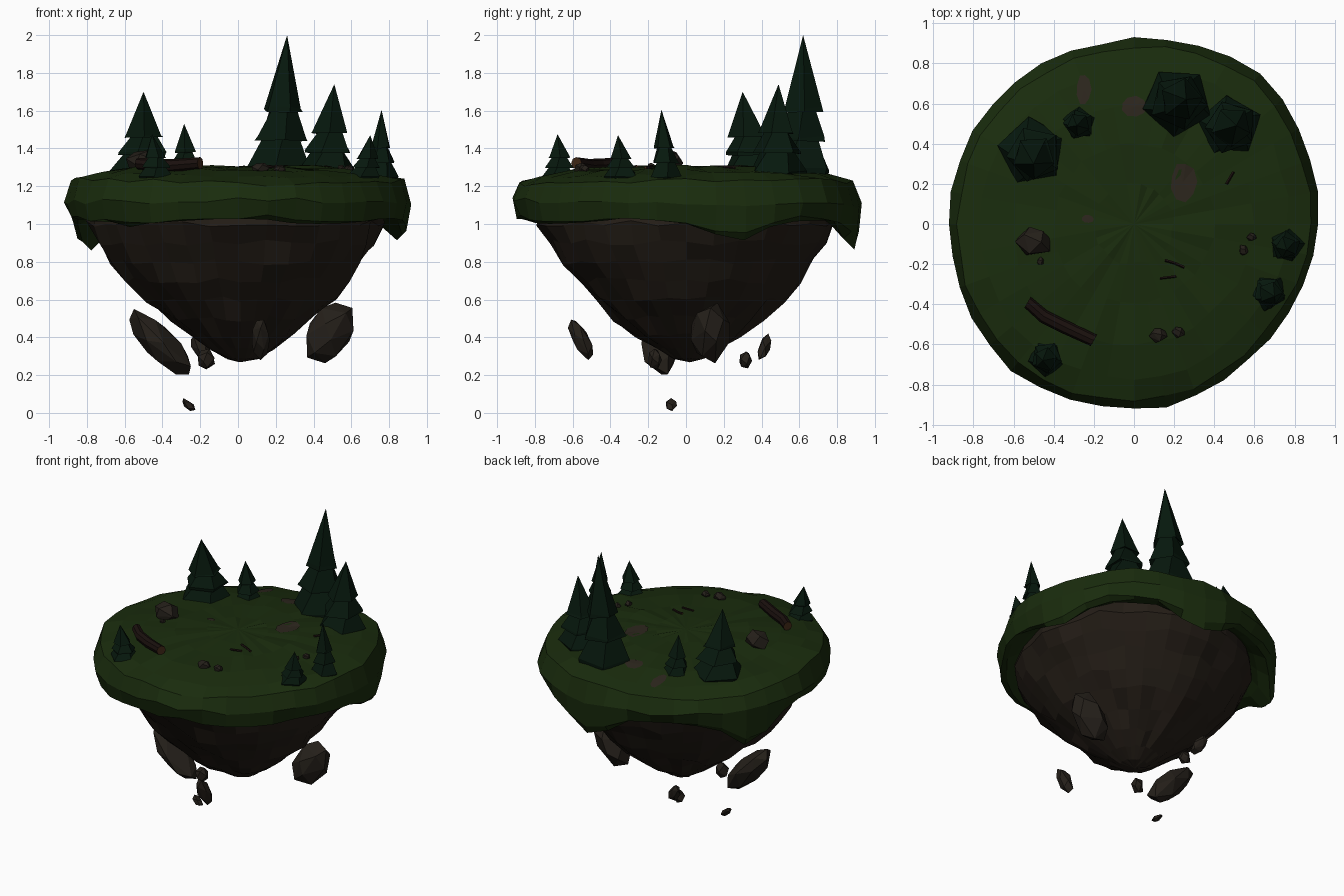
import bpy, bmesh, math, random
from mathutils import Vector, Euler
from mathutils.bvhtree import BVHTree

if "Cube" in bpy.data.objects:
    bpy.data.objects.remove(bpy.data.objects["Cube"])

random.seed(7)
TAU = math.tau


def mat(name, c):
    m = bpy.data.materials.new(name)
    m.diffuse_color = (*c, 1)
    m.use_nodes = True
    m.node_tree.nodes["Principled BSDF"].inputs["Base Color"].default_value = m.diffuse_color
    return m


GRASS = mat("grass", (0.010, 0.025, 0.004))
PINE = mat("pine", (0.002, 0.009, 0.004))
ROCK = mat("rock", (0.017, 0.012, 0.008))
STONE = mat("stone", (0.018, 0.014, 0.010))
BARK = mat("bark", (0.010, 0.005, 0.004))
CUT = mat("cut_wood", (0.05, 0.02, 0.008))
DIRT = mat("dirt", (0.025, 0.019, 0.012))


def finish(name, bm, *mats):
    bmesh.ops.recalc_face_normals(bm, faces=bm.faces)
    me = bpy.data.meshes.new(name)
    bm.to_mesh(me)
    bm.free()
    for m in mats:
        me.materials.append(m)
    ob = bpy.data.objects.new(name, me)
    bpy.context.collection.objects.link(ob)
    return ob


def loft(rings, tip_a=None, tip_b=None):
    """Skin rings of points; each end becomes a fan to a tip, or an n-gon."""
    bm = bmesh.new()
    vs = [[bm.verts.new(p) for p in r] for r in rings]
    n = len(vs[0])
    for a, b in zip(vs, vs[1:]):
        for i in range(n):
            j = (i + 1) % n
            bm.faces.new((a[i], a[j], b[j], b[i]))
    for ring, tip in ((vs[0], tip_a), (vs[-1], tip_b)):
        if tip is None:
            bm.faces.new(ring)
        else:
            t = bm.verts.new(tip)
            for i in range(n):
                bm.faces.new((ring[i], ring[(i + 1) % n], t))
    return bm


def bumps(a, table):
    """Sum of bell curves (centre degrees, width, height) at angle a in degrees."""
    return sum(h * math.exp(-(((a - c + 180) % 360 - 180) / w) ** 2) for c, w, h in table)


HANG = ((17, 13, 0.115), (80, 14, 0.175), (153, 12, 0.185), (-55, 14, 0.04), (-130, 16, 0.035))
OUTLINE = ((47, 26, 0.06), (-42, 26, -0.04), (-133, 28, 0.03), (108, 12, -0.015))

# Turf cap: domed top, rounded rim, hanging lip, hollow underside
N = 36
rings = []
for r, z, jz, hang in ((0.2, 1.303, .008, 0), (0.4, 1.30, .010, 0), (0.6, 1.285, .012, 0),
                       (0.77, 1.257, .012, 0), (0.88, 1.222, .012, 0), (0.922, 1.12, .02, 0.1),
                       (0.89, 1.035, .015, 0.75), (0.855, 1.028, .012, 1), (0.79, 1.05, .01, 0.5),
                       (0.70, 1.10, 0, 0)):
    ring = []
    for i in range(N):
        a = TAU * i / N
        deg = math.degrees(a)
        d = hang * bumps(deg, HANG)
        rr = r * (1 + bumps(deg, OUTLINE) * min(1, r)) + random.uniform(-.010, .010) + 0.2 * d
        zz = z + random.uniform(-jz, jz) - d
        if z > 1.2:
            zz += 0.015 * math.sin(2 * a + 0.6) * r
        ring.append((rr * math.cos(a), rr * math.sin(a), zz))
    rings.append(ring)
bm = loft(rings, (0, 0, 1.305), (0, 0, 1.12))
terrain = BVHTree.FromBMesh(bm)
finish("grass_cap", bm, GRASS)


def ground(x, y):
    hit = terrain.ray_cast(Vector((x, y, 3)), Vector((0, 0, -1)))[0]
    return hit.z if hit else 1.2


# Rock underside: jagged bowl tapering to a blunt point
rings = []
M = 32
for r, z in ((0.76, 1.10), (0.775, 1.0), (0.725, 0.90), (0.66, 0.80), (0.585, 0.70), (0.495, 0.60),
             (0.385, 0.50), (0.278, 0.41), (0.17, 0.34), (0.085, 0.288)):
    ring = []
    for i in range(M):
        a = TAU * i / M
        rr = r * (1 + 0.02 * math.sin(3 * a + 5 * z)) + random.uniform(-.02, .02) * min(1, r * 3)
        ring.append((rr * math.cos(a) + 0.03 * (1.0 - z), rr * math.sin(a) + 0.02 * (1 - z),
                     z + random.uniform(-.018, .018) * min(1, r * 3)))
    rings.append(ring)
finish("rock_underside", loft(rings, (0, 0, 1.11), (0.01, 0.02, 0.268)), ROCK)


# Boulders: convex hulls of jittered points, size = full width, depth, height
def boulder(name, loc, size, rot=(0, 0, 0), n=16, m=STONE):
    bm = bmesh.new()
    e = Euler([math.radians(d) for d in rot])
    for k in range(n):
        z = 1 - 2 * (k + 0.5) / n
        a = 2.4 * k + random.uniform(-.3, .3)
        p = Vector((math.sqrt(1 - z * z) * math.cos(a), math.sqrt(1 - z * z) * math.sin(a), z))
        p = Vector(c * s * 0.54 for c, s in zip(p, size))
        p.rotate(e)
        bm.verts.new(p + Vector(loc))
    res = bmesh.ops.convex_hull(bm, input=bm.verts)
    bmesh.ops.delete(bm, geom=[v for v in res["geom_interior"] if isinstance(v, bmesh.types.BMVert)],
                     context='VERTS')
    bmesh.ops.dissolve_limit(bm, angle_limit=0.15, verts=bm.verts, edges=bm.edges)
    finish(name, bm, m)


boulder("floating_slab", (-0.413, -0.13, 0.37), (0.155, 0.20, 0.44), (0, -44, 0), 20)
boulder("floating_boulder", (0.485, 0.13, 0.425), (0.22, 0.20, 0.34), (0, 30, 0), 18)
boulder("floating_shard_front", (0.12, -0.555, 0.39), (0.09, 0.09, 0.23), (27, 0, 0), 16)
boulder("floating_shard_back", (-0.20, 0.415, 0.345), (0.08, 0.06, 0.16), (-15, -30, 0), 14)
boulder("floating_chip_back", (-0.165, 0.315, 0.28), (0.09, 0.065, 0.09), n=12)
boulder("floating_chip_side", (-0.17, -0.165, 0.285), (0.09, 0.07, 0.11), n=12)
boulder("floating_pebble", (-0.262, -0.08, 0.042), (0.042, 0.06, 0.09), (0, -48, 0), 12)

# Stones resting on the turf
for i, (x, y, w, d, h, t) in enumerate(((-.50, -.09, .18, .14, .13, -12), (-.465, -.185, .035, .04, .03, 0),
                                        (.12, -.555, .09, .07, .06, 10), (.22, -.54, .065, .055, .045, 0),
                                        (.585, -.065, .05, .04, .04, 0), (.545, -.13, .045, .055, .04, 20))):
    boulder(f"turf_stone_{i + 1}", (x, y, ground(x, y) + h * 0.2), (w, d, h), (0, 0, t), 12)


# Pines: three stacked skirts in one leaning lathe
def pine(name, x, y, r, top, tx, ty, sides=5):
    z0 = ground(x, y) - 0.02
    h = top - z0
    turn = random.uniform(0, TAU)
    rings = []
    for f, k in ((0, 1.0), (0.03, 1.02), (0.28, 0.54), (0.23, 0.83), (0.26, 0.80), (0.50, 0.36),
                 (0.45, 0.63), (0.475, 0.60)):
        cx, cy = x + (tx - x) * f, y + (ty - y) * f
        ring = []
        for i in range(sides):
            a = turn + TAU * i / sides + f * 1.2
            q = r * k * random.uniform(0.95, 1.08)
            ring.append((cx + q * math.cos(a), cy + q * math.sin(a), z0 + h * f + random.uniform(-.012, .012) * h))
        rings.append(ring)
    finish(name, loft(rings, (x, y, z0), (tx, ty, top)), PINE)


for i, t in enumerate(((.21, .61, .17, 2.0, .26, .62), (.47, .48, .158, 1.74, .51, .49),
                       (-.50, .36, .168, 1.70, -.50, .30), (-.27, .50, .092, 1.53, -.285, .49),
                       (.755, -.105, .09, 1.605, .76, -.13), (.665, -.335, .094, 1.47, .70, -.36),
                       (-.43, -.665, .094, 1.475, -.455, -.68))):
    pine(f"pine_{i + 1}", *t)


# Fallen log and twigs: rings swept along a path
def stick(name, pts, rad, sides=7, lift=0.6):
    pts = [Vector((x, y, ground(x, y) + rad * lift)) for x, y in pts]
    d = (pts[-1] - pts[0]).normalized()
    u = d.cross(Vector((0, 0, 1))).normalized()
    w = u.cross(d)
    rings = []
    for p in pts:
        q = rad * random.uniform(0.9, 1.1)
        rings.append([p + q * (math.cos(TAU * i / sides) * u + math.sin(TAU * i / sides) * w) for i in range(sides)])
    ob = finish(name, loft(rings), BARK, CUT)
    for f in ob.data.polygons:
        if len(f.vertices) == sides:
            f.material_index = 1


stick("fallen_log", ((-.53, -.39), (-.45, -.46), (-.34, -.515), (-.20, -.58)), 0.032, 8, 0.9)
stick("twig_1", ((.155, -.18), (.205, -.195), (.25, -.215)), 0.008, 5)
stick("twig_2", ((.13, -.27), (.21, -.26)), 0.007, 5)
stick("twig_3", ((.46, .20), (.495, .26)), 0.008, 5)

# Bare earth patches draped on the turf
for i, (x, y, w, d) in enumerate(((.245, .21, .065, .095), (0, .585, .065, .05), (-.25, .67, .035, .075),
                                  (-.23, .025, .03, .02))):
    bm = bmesh.new()
    c = bm.verts.new((x, y, ground(x, y) + 0.005))
    rim = []
    for k in range(9):
        px = x + w * math.cos(TAU * k / 9) * random.uniform(.9, 1.1)
        py = y + d * math.sin(TAU * k / 9) * random.uniform(.9, 1.1)
        rim.append(bm.verts.new((px, py, ground(px, py) + 0.004)))
    for k in range(9):
        bm.faces.new((c, rim[k], rim[(k + 1) % 9]))
    finish(f"earth_patch_{i + 1}", bm, DIRT)
